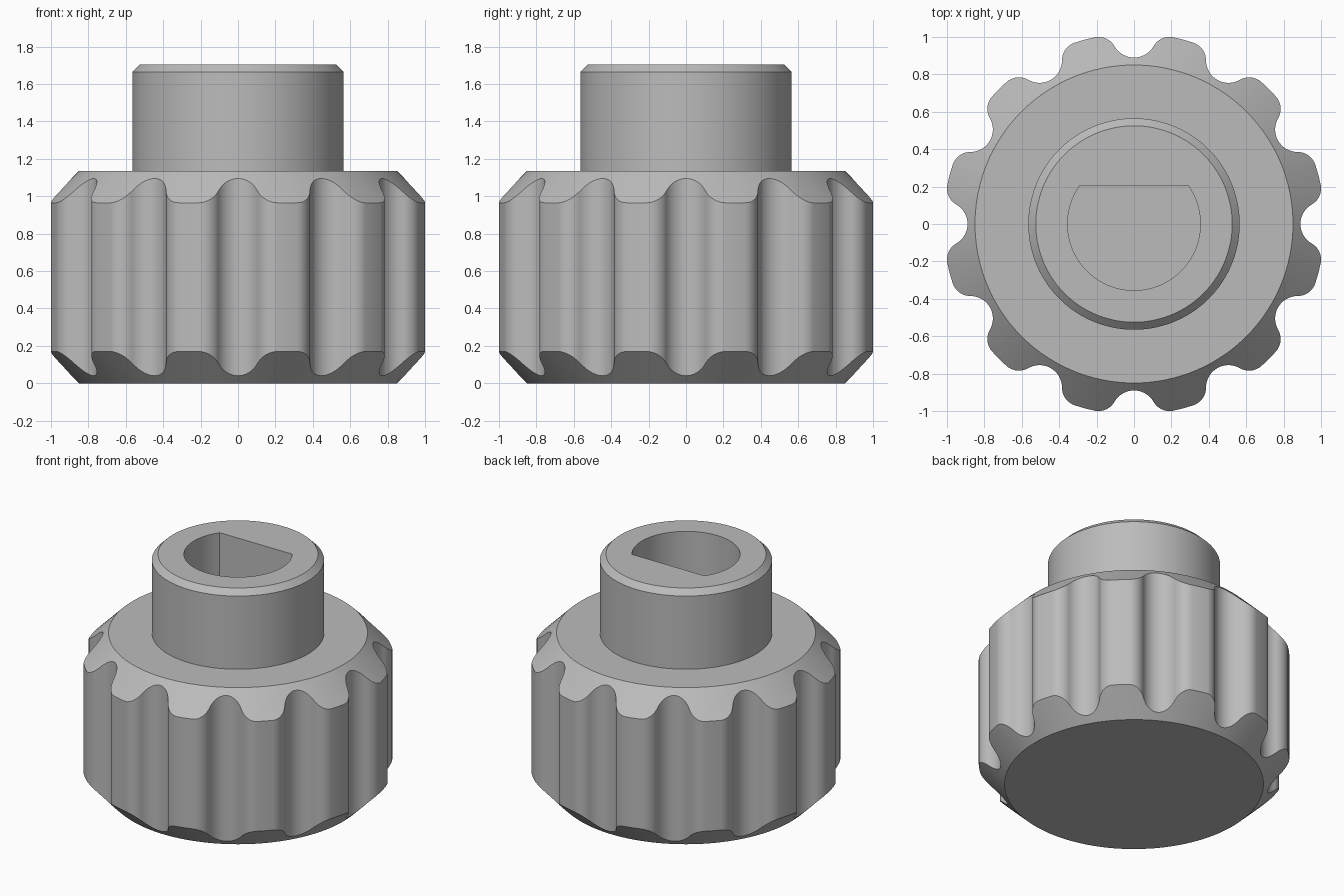
import bpy, bmesh
from math import sin, cos, pi, acos, asin, atan2, hypot, radians

cube = bpy.data.objects.get("Cube")
if cube:
    bpy.data.objects.remove(cube, do_unlink=True)

# Main sizes
RIM, LOBE, VALLEY = 0.85, 1.02, 0.89       # end face, lobe and flute radii
FLUTE_R, FILLET_R, FLUTES = 0.12, 0.10, 12
BODY_TOP, TOP = 1.135, 1.705
COLLAR_R, COLLAR_BEVEL = 0.565, 0.04
BORE_R, BORE_FLAT, BORE_FLOOR = 0.355, 0.205, 0.75

grey = bpy.data.materials.new("plain grey")
grey.use_nodes = True
colour = (0.5, 0.5, 0.5, 1)
grey.diffuse_color = colour
grey.node_tree.nodes["Principled BSDF"].inputs["Base Color"].default_value = colour


def make_object(name, bm):
    bmesh.ops.recalc_face_normals(bm, faces=bm.faces)
    mesh = bpy.data.meshes.new(name)
    bm.to_mesh(mesh)
    bm.free()
    mesh.materials.append(grey)
    obj = bpy.data.objects.new(name, mesh)
    bpy.context.collection.objects.link(obj)
    return obj


def skin(rings):
    """Join rings of points with quads and cap both ends."""
    bm = bmesh.new()
    loops = [[bm.verts.new(p) for p in ring] for ring in rings]
    n = len(loops[0])
    for low, high in zip(loops, loops[1:]):
        for i in range(n):
            j = (i + 1) % n
            bm.faces.new((low[i], low[j], high[j], high[i]))
    bm.faces.new(loops[0][::-1])
    bm.faces.new(loops[-1])
    return bm


def fluted_outline():
    """Polar outline: a concave flute, a rounded shoulder and a lobe arc, repeated."""
    cf, cl = VALLEY + FLUTE_R, LOBE - FILLET_R
    reach = FLUTE_R + FILLET_R
    shoulder = acos((cf * cf + cl * cl - reach * reach) / (2 * cf * cl))
    fx, fy = cl * cos(shoulder), cl * sin(shoulder)
    turn = atan2(fy, cf - fx)              # half sweep of the flute arc
    half = []
    for i in range(10):
        a = turn * i / 10
        half.append((cf - FLUTE_R * cos(a), FLUTE_R * sin(a)))
    for i in range(11):
        a = -turn + (turn + shoulder) * i / 10
        half.append((fx + FILLET_R * cos(a), fy + FILLET_R * sin(a)))
    polar = [(atan2(y, x), hypot(x, y)) for x, y in half]
    pitch = 2 * pi / FLUTES
    polar.append((pitch / 2, LOBE))
    polar += [(pitch - a, r) for a, r in polar[-2:0:-1]]
    return [(a + k * pitch, r) for k in range(FLUTES) for a, r in polar]


outline = fluted_outline()


def circle(radius, z):
    return [(radius * cos(a), radius * sin(a), z) for a, r in outline]


# Fluted grip with conical ends, and the collar on top
lower = [(r * cos(a), r * sin(a), r - RIM) for a, r in outline]
upper = [(x, y, BODY_TOP - z) for x, y, z in lower]
knob = make_object("fluted_knob", skin([
    circle(RIM, 0), lower, upper, circle(RIM, BODY_TOP),
    circle(COLLAR_R, BODY_TOP), circle(COLLAR_R, TOP - COLLAR_BEVEL),
    circle(COLLAR_R - COLLAR_BEVEL, TOP)]))

# D-shaped blind bore
start = pi - asin(BORE_FLAT / BORE_R)
sweep = 3 * pi - start - start
angles = [start + sweep * i / 72 for i in range(73)]
cutter = make_object("bore_cutter", skin([
    [(BORE_R * cos(a), BORE_R * sin(a), z) for a in angles]
    for z in (BORE_FLOOR, TOP + 0.2)]))
cutter.hide_render = True

cut = knob.modifiers.new("bore", 'BOOLEAN')
cut.operation = 'DIFFERENCE'
cut.solver = 'EXACT'
cut.object = cutter
bpy.ops.object.select_all(action='DESELECT')
knob.select_set(True)
bpy.context.view_layer.objects.active = knob
bpy.ops.object.modifier_apply(modifier=cut.name)
bpy.data.objects.remove(cutter, do_unlink=True)
bpy.ops.object.shade_smooth_by_angle(angle=radians(30))
